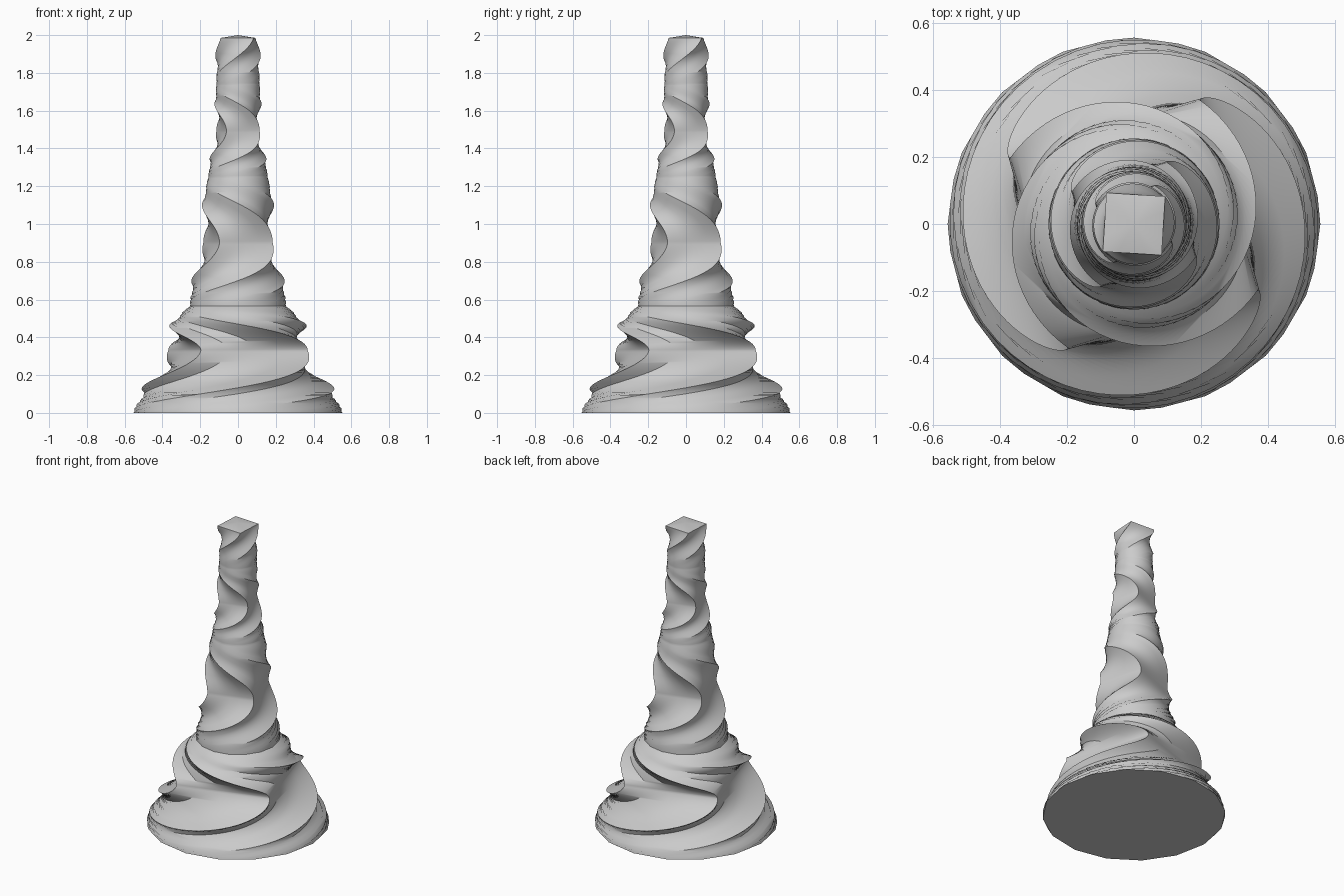
import bpy, bmesh, math
from math import cos, sin, pi, radians

if "Cube" in bpy.data.objects:
    bpy.data.objects.remove(bpy.data.objects["Cube"])

N = 16        # points around each ring, four per side of the square
STEPS = 40    # rings per twisted stage

# key sections: height, corner radius, corner angle in degrees, squareness (0 round, 1 square),
# then the taper curve and twist curve of the stage that ends there
KEYS = [
    (0.00, 0.555, -22.5, 0, 1, 2),
    (0.33, 0.418, 152, 1, 1.2, 2),
    (0.565, 0.255, -22.5, 0, 2, 2),
    (0.90, 0.208, 152, 1, 2, 2),
    (1.25, 0.157, -22.5, 0, 2, 2),
    (1.49, 0.130, 152, 1, 1.5, 2),
    (1.74, 0.114, -22.5, 0, 2, 2),
    (1.985, 0.124, 131.6, 1, 1, 1.4),
]


def ring_points(z, radius, angle, square):
    """Ring blended between a round polygon and a square."""
    pts = []
    for i in range(N):
        side, t = divmod(i, N // 4)
        t /= N / 4
        a0, a1 = side * pi / 2, (side + 1) * pi / 2
        sx = cos(a0) * (1 - t) + cos(a1) * t
        sy = sin(a0) * (1 - t) + sin(a1) * t
        a = 2 * pi * i / N
        x = radius * (cos(a) * (1 - square) + sx * square)
        y = radius * (sin(a) * (1 - square) + sy * square)
        c, s = cos(radians(angle)), sin(radians(angle))
        pts.append((x * c - y * s, x * s + y * c, z))
    return pts


def blend(a, b, t):
    """Ease between two key sections; the twist slows down towards the square one."""
    ease = t * t * (3 - 2 * t)
    taper = t ** b[4]
    twist = 1 - (1 - t) ** b[5] if b[3] else t ** b[5]
    return [u + (v - u) * w for u, v, w in zip(a, b, (t, taper, twist, ease))]


bm = bmesh.new()

# twisted stages, turning one way and then back
rings = []
for k, (a, b) in enumerate(zip(KEYS, KEYS[1:])):
    for j in range(0 if k == 0 else 1, STEPS + 1):
        rings.append([bm.verts.new(p) for p in ring_points(*blend(a, b, j / STEPS))])
for low, high in zip(rings, rings[1:]):
    for i in range(N):
        n = (i + 1) % N
        bm.faces.new((low[i], low[n], high[n], high[i]))

# flat underside and shallow pointed cap
bm.faces.new(rings[0][::-1])
tip = bm.verts.new((0, 0, 2.0))
for i in range(N):
    bm.faces.new((rings[-1][i], rings[-1][(i + 1) % N], tip))

bmesh.ops.recalc_face_normals(bm, faces=bm.faces)
mesh = bpy.data.meshes.new("twisted_spire")
bm.to_mesh(mesh)
bm.free()
spire = bpy.data.objects.new("twisted_spire", mesh)
bpy.context.collection.objects.link(spire)

# plain grey finish
grey = bpy.data.materials.new("light_grey")
grey.diffuse_color = (0.6, 0.6, 0.6, 1)
grey.use_nodes = True
grey.node_tree.nodes["Principled BSDF"].inputs["Base Color"].default_value = grey.diffuse_color
mesh.materials.append(grey)

# smooth flanks, sharp ridges
bpy.context.view_layer.objects.active = spire
spire.select_set(True)
bpy.ops.object.shade_smooth_by_angle(angle=radians(35))
